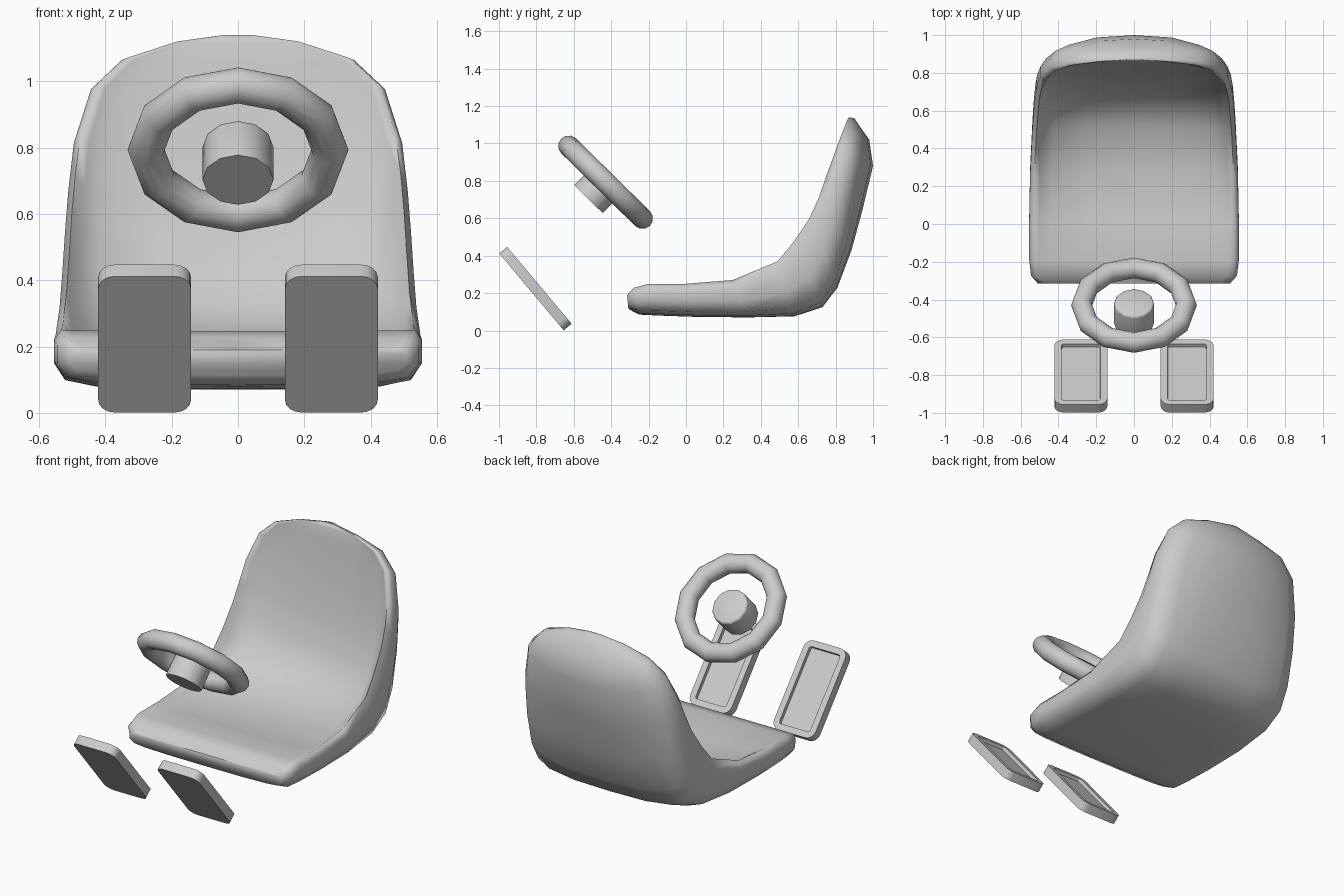
import bpy, bmesh, math
from mathutils import Vector

if "Cube" in bpy.data.objects:
    bpy.data.objects.remove(bpy.data.objects["Cube"])


def new_object(name, bm, angle):
    bmesh.ops.recalc_face_normals(bm, faces=bm.faces[:])
    me = bpy.data.meshes.new(name)
    bm.to_mesh(me)
    bm.free()
    ob = bpy.data.objects.new(name, me)
    bpy.context.collection.objects.link(ob)
    smooth(ob, angle)
    return ob


def smooth(ob, angle):
    bpy.ops.object.select_all(action='DESELECT')
    ob.select_set(True)
    bpy.context.view_layer.objects.active = ob
    bpy.ops.object.shade_smooth_by_angle(angle=math.radians(angle))


# Seat stations from front lip to headrest: outer (y, z), side rim (y, z), inner centre (y, z), half width
STATIONS = [
    (-.308, .115, -.315, .19, -.315, .19, .51),
    (-.25, .085, -.28, .228, -.28, .228, .545),
    (-.15, .08, -.20, .25, -.20, .247, .555),
    (.05, .073, 0, .25, .02, .205, .555),
    (.33, .07, .25, .27, .27, .195, .55),
    (.58, .076, .49, .37, .52, .24, .538),
    (.73, .125, .58, .48, .65, .33, .53),
    (.81, .23, .66, .60, .72, .46, .522),
    (.885, .43, .71, .71, .77, .62, .512),
    (.945, .65, .755, .84, .805, .78, .495),
    (1.0, .88, .81, .99, .835, .95, .443),
    (.98, 1.02, .84, 1.07, .85, 1.05, .35),
    (.93, 1.09, .86, 1.12, .86, 1.115, .19),
    (.90, 1.135, .87, 1.14, .87, 1.14, .04),
]


def seat_ring(s):
    o, r, i = (Vector((0, s[k], s[k + 1])) for k in (0, 2, 4))
    w = s[6]
    bow = min(1, o.z * 1.1)
    half = [
        (0, o),
        (.45, o.lerp(r, .07 * bow)),
        (.78, o.lerp(r, .03 + .25 * bow)),
        (.94, o.lerp(r, .12 + .33 * bow)),
        (1.0, o.lerp(r, .42 + .23 * bow)),
        (1.0, o.lerp(r, .82 + .06 * bow)),
        (.96, r),
        (.905, r.lerp(i, .3)),
        (.79, r.lerp(i, .68)),
        (.45, r.lerp(i, .94)),
        (0, i),
    ]
    right = [Vector((f * w, p.y, p.z)) for f, p in half]
    return right + [Vector((-p.x, p.y, p.z)) for p in right[-2:0:-1]]


bm = bmesh.new()
rings = [[bm.verts.new(p) for p in seat_ring(s)] for s in STATIONS]
n = len(rings[0])
m = n // 2
for a, b in zip(rings, rings[1:]):
    for k in range(n):
        bm.faces.new((a[k], a[(k + 1) % n], b[(k + 1) % n], b[k]))
for end in (rings[0], rings[-1]):
    bm.faces.new((end[0], end[1], end[-1]))
    for k in range(1, m - 1):
        bm.faces.new((end[k], end[k + 1], end[-k - 1], end[-k]))
    bm.faces.new((end[m - 1], end[m], end[m + 1]))
new_object("seat", bm, 100)

# Steering wheel and hub share one tilted axis
TILT = math.radians(-44.5)
bpy.ops.mesh.primitive_torus_add(major_segments=12, minor_segments=12, major_radius=.277,
                                 minor_radius=.056, location=(0, -.43, .793),
                                 rotation=(TILT, 0, 0))
wheel = bpy.context.object
wheel.name = "steering_wheel"
smooth(wheel, 60)

# Hub: cylinder with a softened end towards the seat
bm = bmesh.new()
bmesh.ops.create_cone(bm, cap_ends=True, segments=12, radius1=.107, radius2=.107, depth=.15)
rim = [e for e in bm.edges if all(v.co.z > 0 for v in e.verts)]
bmesh.ops.bevel(bm, geom=rim, offset=.012, segments=2, profile=.5, affect='EDGES')
hub = new_object("steering_hub", bm, 50)
hub.location = (0, -.469, .756)
hub.rotation_euler.x = TILT

# Pedals: rounded slabs with a recessed tread facing the seat
for side, name in ((-1, "left_pedal"), (1, "right_pedal")):
    bm = bmesh.new()
    bmesh.ops.create_cube(bm, size=1)
    bmesh.ops.scale(bm, vec=(.28, .536, .055), verts=bm.verts[:])
    corners = [e for e in bm.edges if abs(e.verts[0].co.z - e.verts[1].co.z) > .01]
    bmesh.ops.bevel(bm, geom=corners, offset=.05, segments=4, profile=.5, affect='EDGES')
    top = [f for f in bm.faces if f.calc_center_median().z > .02]
    bmesh.ops.inset_region(bm, faces=top, thickness=.037)
    bmesh.ops.inset_region(bm, faces=top, thickness=.002, depth=-.02)
    pedal = new_object(name, bm, 40)
    pedal.location = (side * .2815, -.805, .224)
    pedal.rotation_euler.x = math.radians(-50)
